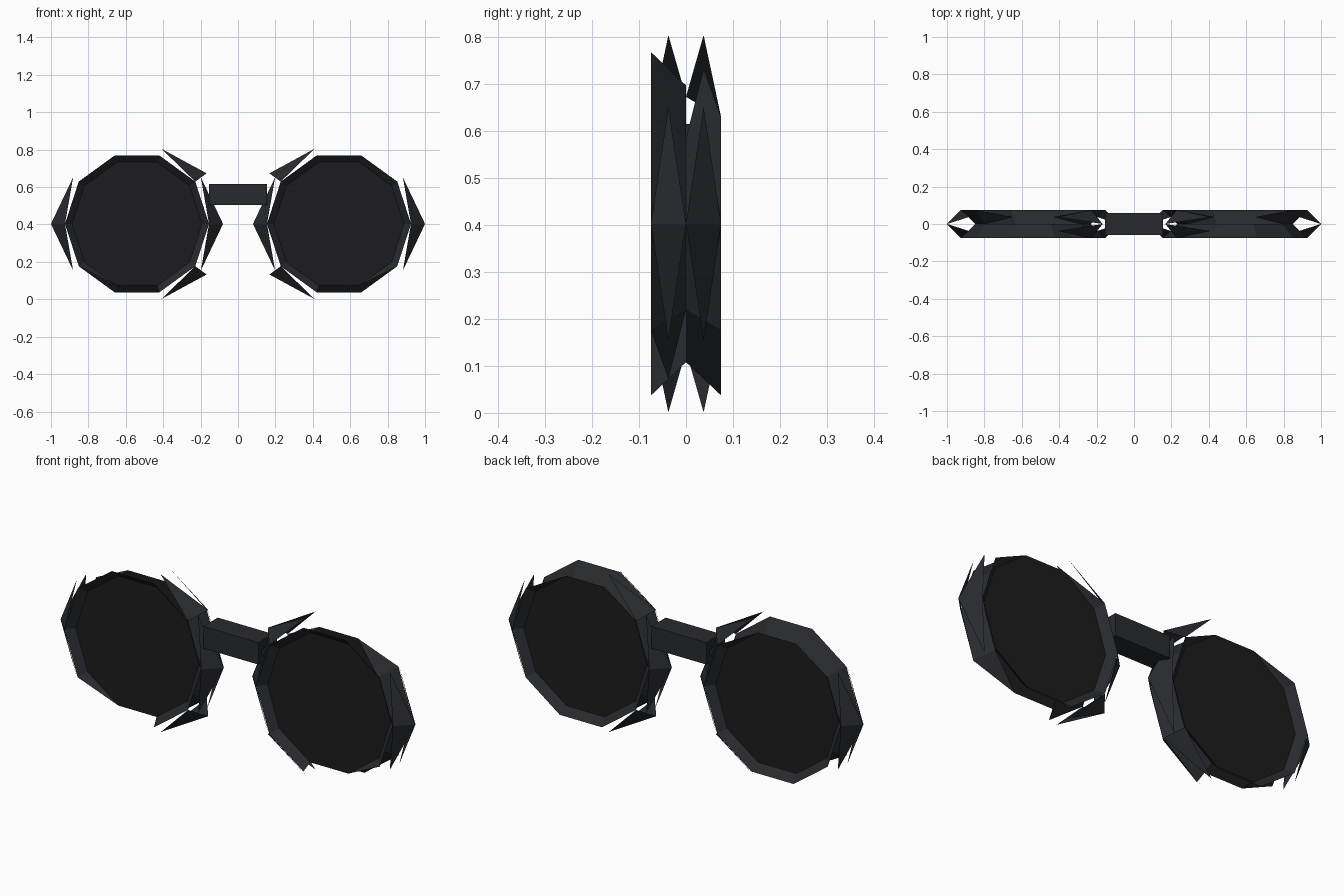
import bpy, bmesh, math
from mathutils import Vector

if "Cube" in bpy.data.objects:
    bpy.data.objects.remove(bpy.data.objects["Cube"])

CX, CZ, R, T = 0.54, 0.403, 0.385, 0.075   # lens centre, rim radius, rim thickness
SECTION = {"out": (R + T, 0), "in": (R - T, 0), "front": (R, -T), "back": (R, T)}


def material(name, rgb):
    m = bpy.data.materials.new(name)
    m.diffuse_color = (*rgb, 1)
    m.use_nodes = True
    m.node_tree.nodes["Principled BSDF"].inputs["Base Color"].default_value = m.diffuse_color
    return m


frame_mat = material("frame_dark", (0.021, 0.023, 0.028))
lens_mat = material("lens_dark", (0.012, 0.012, 0.013))


def place(k, r, y, side):
    a = k * math.pi / 5
    return Vector((side * (r * math.cos(a) - CX), y, CZ + r * math.sin(a)))


def make(name, bm, mat):
    bmesh.ops.remove_doubles(bm, verts=bm.verts, dist=1e-5)
    bmesh.ops.recalc_face_normals(bm, faces=bm.faces)
    me = bpy.data.meshes.new(name)
    bm.to_mesh(me)
    bm.free()
    me.materials.append(mat)
    ob = bpy.data.objects.new(name, me)
    bpy.context.collection.objects.link(ob)


def rim(name, side):
    bm = bmesh.new()

    def p(k, n):
        return place(k, *SECTION[n], side)

    def face(*pts):
        bm.faces.new([bm.verts.new(q) for q in pts])

    def quad(k, a, b):
        face(p(k, a), p(k + 1, a), p(k + 1, b), p(k, b))

    def taper(k, tip, a, b):
        face(p(k, a), p(k, b), (p(tip, a) + p(tip, b)) / 2)

    # inner bevels, broken at the front bottom and the back top
    for k in (0, 1, 2, 3, 4, 5, 8, 9):
        quad(k, "front", "in")
    taper(6, 7, "front", "in")
    for k in (4, 5, 6, 7, 8, 9, 0):
        quad(k, "back", "in")
    taper(1, 2, "back", "in")
    taper(4, 3, "back", "in")
    # outer bevels survive only as pointed shards
    for k, tip in ((5, 4), (5, 6), (0, 1), (0, 9), (1, 2), (9, 8)):
        for s in ("front", "back"):
            taper(k, tip, "out", s)
    make(name, bm, frame_mat)


def lens(name, side):
    # front and back decagon panes
    bm = bmesh.new()
    for y in (-T / 2, T / 2):
        bm.faces.new([bm.verts.new(place(k, R - T / 2, y, side)) for k in range(10)])
    make(name, bm, lens_mat)


for label, side in (("left", 1), ("right", -1)):
    rim(label + "_rim", side)
    lens(label + "_lens", side)

# bridge bar
bm = bmesh.new()
bmesh.ops.create_cube(bm, size=1)
for v in bm.verts:
    v.co = Vector((v.co.x * 0.31, v.co.y * 0.116, v.co.z * 0.112 + 0.56))
make("bridge", bm, frame_mat)
